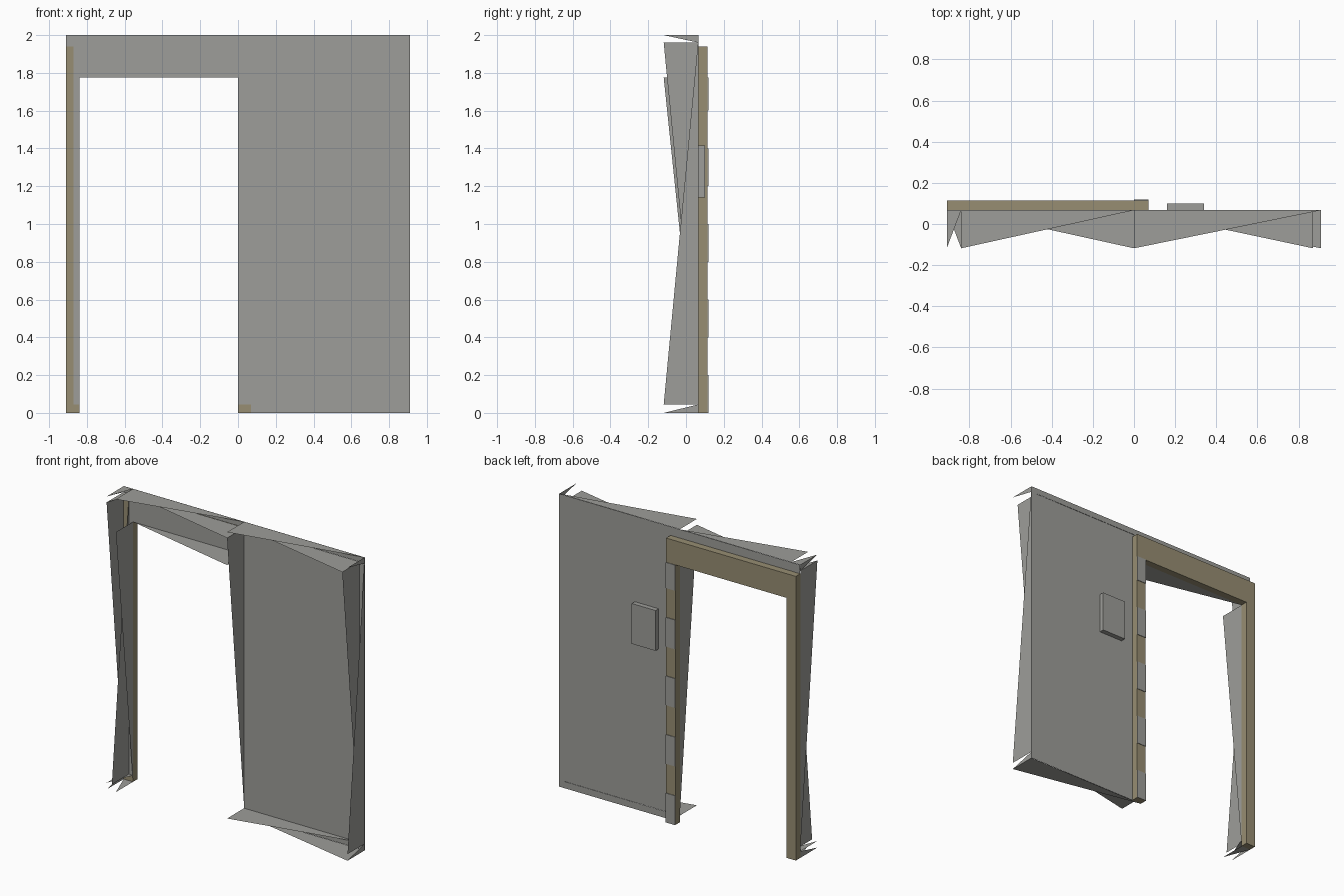
import bpy

if "Cube" in bpy.data.objects:
    bpy.data.objects.remove(bpy.data.objects["Cube"])

FRONT, BACK = -0.118, 0.067      # fin tips / wall plane


def mat(name, c):
    m = bpy.data.materials.new(name)
    m.diffuse_color = (*c, 1)
    m.use_nodes = True
    m.node_tree.nodes["Principled BSDF"].inputs["Base Color"].default_value = m.diffuse_color
    return m


GREY = mat("warm grey", (0.34, 0.34, 0.32))
TAN = mat("dull tan", (0.31, 0.27, 0.17))


def mesh(name, verts, faces, m):
    me = bpy.data.meshes.new(name)
    me.from_pydata(verts, [], faces)
    me.materials.append(m)
    ob = bpy.data.objects.new(name, me)
    bpy.context.collection.objects.link(ob)
    return ob


def box(name, x0, x1, y0, y1, z0, z1, m):
    v = [(x, y, z) for x in (x0, x1) for y in (y0, y1) for z in (z0, z1)]
    f = [(0, 1, 3, 2), (4, 6, 7, 5), (0, 4, 5, 1), (2, 3, 7, 6), (0, 2, 6, 4), (1, 5, 7, 3)]
    return mesh(name, v, f, m)


def plates(name, rects, y):
    v, f = [], []
    for x0, x1, z0, z1 in rects:
        n = len(v)
        v += [(x0, y, z0), (x1, y, z0), (x1, y, z1), (x0, y, z1)]
        f.append((n, n + 1, n + 2, n + 3))
    return mesh(name, v, f, GREY)


def fins(name, axis, specs):
    """Triangular fins: (fixed coordinate, tip end, far end)."""
    v, f = [], []
    for c, tip, far in specs:
        n = len(v)
        for t, y in ((tip, FRONT), (tip, BACK), (far, BACK)):
            v.append((c, y, t) if axis == 'x' else (t, y, c))
        f.append((n, n + 1, n + 2))
    return mesh(name, v, f, GREY)


L, LI, D, R, RI = -0.91, -0.87, -0.84, 0.91, 0.87
B, T, H = 0.045, 1.96, 1.775

# Wall panel around the doorway, with a narrow rim just behind it
plates("wall_panel", [(0, RI, B, T), (LI, D, B, T), (D, 0, H, T)], BACK - 0.001)
plates("wall_rim", [(L, LI, 0, 2), (RI, R, 0, 2), (LI, RI, T, 2),
                    (0, RI, 0, B), (LI, D, 0, B)], BACK + 0.001)

# Upright fins: outer sides, inner sides and doorway jambs
fins("upright_fins", 'x', [
    (R, B, 2), (RI, T, B), (L, T, B), (LI, B, T),
    (0, T, B), (D, H, 0),
    (R, 2, T), (R, 0, B), (L, 2, T), (L, 0, B)])

# Level fins: top, bottom and lintel
fins("level_fins", 'z', [
    (2, 0, R), (T, RI, 0), (B, 0, RI), (0, R, 0),
    (2, D, 0), (T, 0, D), (H, 0, D),
    (2, L, D), (T, L, D), (B, L, D), (0, D, L)])

# Door frame on the back
box("left_post", L, D, BACK, 0.115, 0, H, TAN)
box("right_post", 0, 0.07, BACK, 0.115, 0, H, TAN)
box("lintel", L, 0.07, BACK, 0.115, H, 1.94, TAN)

# Grey stripes on the right post
for i in range(5):
    box("post_stripe", 0, 0.07, 0.115, 0.119, i * 0.4, min(i * 0.4 + 0.2, H), GREY)

# Control box beside the doorway
box("control_box", 0.16, 0.34, BACK, 0.1, 1.14, 1.415, GREY)
